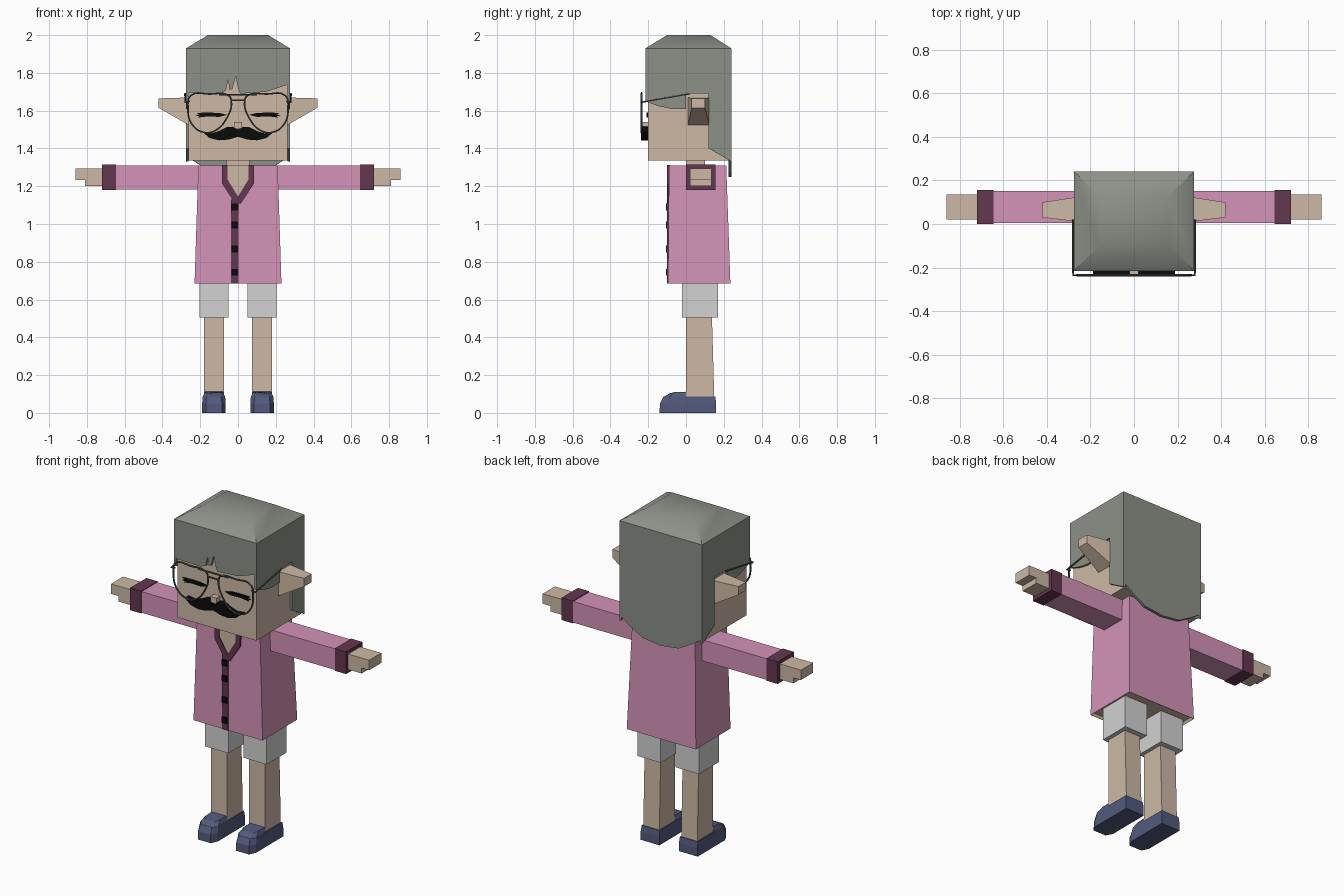
import bpy, bmesh, math

old = bpy.data.objects.get("Cube")
if old:
    bpy.data.objects.remove(old, do_unlink=True)


def material(name, rgb):
    lin = [(c / 255 / 12.92) if c < 11 else ((c / 255 + 0.055) / 1.055) ** 2.4 for c in rgb]
    m = bpy.data.materials.new(name)
    m.use_nodes = True
    m.diffuse_color = (*lin, 1)
    m.node_tree.nodes["Principled BSDF"].inputs["Base Color"].default_value = (*lin, 1)
    return m


SKIN = material("skin", (205, 185, 165))
PINK = material("pink_cloth", (212, 147, 184))
TRIM = material("maroon_trim", (100, 55, 80))
HAIR = material("grey_hair", (140, 145, 136))
SHORTS = material("pale_grey_cloth", (210, 210, 210))
SHOE = material("navy_leather", (82, 90, 124))
BLACK = material("black", (10, 11, 11))
WIRE = material("dark_wire", (82, 88, 88))


def finish(name, bm, *mats):
    bmesh.ops.recalc_face_normals(bm, faces=bm.faces)
    me = bpy.data.meshes.new(name)
    bm.to_mesh(me)
    bm.free()
    for m in mats:
        me.materials.append(m)
    ob = bpy.data.objects.new(name, me)
    bpy.context.collection.objects.link(ob)
    return ob


def loft(name, rings, *mats):
    """Join equal-length rings of points into a closed solid."""
    bm = bmesh.new()
    rows = [[bm.verts.new(p) for p in ring] for ring in rings]
    for a, b in zip(rows, rows[1:]):
        for i in range(len(a)):
            j = (i + 1) % len(a)
            bm.faces.new((a[i], a[j], b[j], b[i]))
    bm.faces.new(rows[0])
    bm.faces.new(rows[-1])
    return finish(name, bm, *mats)


def rect(x0, x1, y0, y1, z):
    return [(x0, y0, z), (x1, y0, z), (x1, y1, z), (x0, y1, z)]


def box(name, x, y, z, mat):
    return loft(name, [rect(*x, *y, z[0]), rect(*x, *y, z[1])], mat)


def plate_xz(name, pts, y0, y1, mat):
    return loft(name, [[(x, y, z) for x, z in pts] for y in (y0, y1)], mat)


def plate_yz(name, pts, x0, x1, mat):
    return loft(name, [[(x, y, z) for y, z in pts] for x in (x0, x1)], mat)


def mirrored(ob):
    """Copy a left part over to the right."""
    me = ob.data.copy()
    for v in me.vertices:
        v.co.x *= -1
    me.flip_normals()
    twin = bpy.data.objects.new(ob.name.replace("left", "right"), me)
    bpy.context.collection.objects.link(twin)


def wire(name, pts, closed=False, smooth=True):
    cu = bpy.data.curves.new(name, "CURVE")
    cu.dimensions = "3D"
    cu.bevel_depth = 0.005
    cu.bevel_resolution = 1
    cu.resolution_u = 5
    sp = cu.splines.new("BEZIER")
    sp.bezier_points.add(len(pts) - 1)
    for bp, p in zip(sp.bezier_points, pts):
        bp.co = p
        bp.handle_left_type = bp.handle_right_type = "AUTO" if smooth else "VECTOR"
    sp.use_cyclic_u = closed
    tmp = bpy.data.objects.new(name + "_path", cu)
    bpy.context.collection.objects.link(tmp)
    bpy.context.view_layer.update()
    me = bpy.data.meshes.new_from_object(tmp.evaluated_get(bpy.context.evaluated_depsgraph_get()))
    bpy.data.objects.remove(tmp)
    me.materials.clear()
    me.materials.append(WIRE)
    ob = bpy.data.objects.new(name, me)
    bpy.context.collection.objects.link(ob)
    return ob


# Head, neck and nose
box("head", (-.262, .262), (-.2, .225), (1.335, 1.9), SKIN)
box("neck", (-.06, .06), (0, .1), (1.25, 1.34), SKIN)
box("nose", (-.02, .02), (-.235, -.2), (1.505, 1.54), SKIN)

# Hair: domed crown, side panels cut around the ears, fringe and nape
crown = loft("hair_crown", [rect(-.275, .275, -.215, .24, 1.88),
                            rect(-.275, .275, -.215, .24, 1.93),
                            rect(-.16, .16, -.1, .13, 2.0)], HAIR)
side = plate_yz("hair_left_side", [(-.215, 1.88), (.24, 1.88), (.24, 1.33), (.12, 1.4), (.12, 1.69),
                                   (0, 1.69), (0, 1.61), (-.08, 1.61), (-.15, 1.625), (-.215, 1.65)],
                .262, .275, HAIR)
mirrored(side)
plate_xz("hair_fringe", [(-.27, 1.88), (-.27, 1.695), (-.1, 1.69), (-.065, 1.705), (-.052, 1.765),
                         (-.045, 1.71), (-.03, 1.715), (-.012, 1.78), (0, 1.72), (.012, 1.69),
                         (.15, 1.7), (.27, 1.74), (.27, 1.88)], -.215, -.2, HAIR)
plate_xz("hair_nape", [(-.275, 1.88), (-.275, 1.36), (-.2, 1.31), (-.12, 1.265), (0, 1.25),
                       (.12, 1.265), (.2, 1.31), (.275, 1.36), (.275, 1.88)], .224, .24, HAIR)

# Pointed ears
mirrored(loft("left_ear", [[(.255, .01, 1.52), (.255, .125, 1.52), (.255, .125, 1.67), (.255, .01, 1.67)],
                           [(.42, .03, 1.615), (.42, .1, 1.615), (.42, .1, 1.665), (.42, .03, 1.665)]], SKIN))

# Closed eyes with lashes, and moustache
mirrored(plate_xz("left_eye", [(.058, 1.578), (.1, 1.588), (.16, 1.59), (.222, 1.588), (.205, 1.581),
                               (.225, 1.573), (.2, 1.572), (.215, 1.563), (.16, 1.57), (.1, 1.567)],
                  -.209, -.2, BLACK))
half = [(.03, 1.515), (.06, 1.513), (.1, 1.492), (.14, 1.48), (.188, 1.487),
        (.15, 1.455), (.1, 1.443), (.05, 1.447)]
plate_xz("moustache", [(0, 1.5)] + half + [(0, 1.462)] + [(-x, z) for x, z in reversed(half)],
         -.238, -.2, BLACK)

# Wire glasses
G = -.235
lens = [(.035, 1.65), (.05, 1.68), (.15, 1.688), (.25, 1.68), (.265, 1.62),
        (.245, 1.53), (.18, 1.485), (.12, 1.495), (.06, 1.56)]
mirrored(wire("glasses_left_rim", [(x, G, z) for x, z in lens], closed=True))
mirrored(wire("glasses_left_temple", [(.255, G, 1.65), (.28, G, 1.645), (.28, .02, 1.69)], smooth=False))
for label, w, z in (("upper", .1, 1.685), ("lower", .036, 1.655)):
    wire("glasses_" + label + "_bridge", [(-w, G, z), (w, G, z)], smooth=False)

# Shirt body with a skin underside
shirt = loft("shirt_body", [rect(-.22, .22, -.085, .225, .7), rect(-.23, .23, -.095, .235, .685),
                            rect(-.21, .21, -.09, .213, 1.31)], PINK, SKIN)
for f in shirt.data.polygons:
    if f.center.z < .705:
        f.material_index = 1

# Open neck, collar, button band and buttons
plate_xz("neck_opening", [(-.06, 1.312), (-.06, 1.23), (0, 1.14), (.06, 1.23), (.06, 1.312)], -.096, -.088, SKIN)
mirrored(plate_xz("left_collar", [(.055, 1.313), (.085, 1.313), (.085, 1.215), (.015, 1.108),
                                  (0, 1.108), (0, 1.145), (.055, 1.235)], -.1, -.085, TRIM))
box("button_band", (-.036, .002), (-.1, -.09), (.685, 1.13), TRIM)
for i, z in enumerate((1.09, .995, .867, .745)):
    box("button_%d" % (i + 1), (-.034, -.001), (-.107, -.098), (z - .018, z + .018), BLACK)

# Arms
mirrored(box("left_sleeve", (.19, .65), (.004, .152), (1.183, 1.31), PINK))
mirrored(box("left_cuff", (.645, .72), (0, .156), (1.18, 1.314), TRIM))
mirrored(box("left_fingers", (.71, .86), (.02, .135), (1.233, 1.293), SKIN))
mirrored(loft("left_palm", [rect(.71, .81, .02, .135, 1.2), rect(.71, .81, .02, .135, 1.234)], SKIN))

# Legs and shorts
mirrored(box("left_shorts_leg", (.05, .205), (-.02, .17), (.505, .72), SHORTS))
mirrored(loft("left_leg", [rect(.073, .18, 0, .15, .07), rect(.073, .18, 0, .137, .52)], SKIN))

# Shoes: sole and low heel, with a rounded toe on top
mirrored(loft("left_shoe_sole", [
    [(.065, .16, 0), (.065, -.1, 0), (.085, -.14, 0), (.17, -.14, 0), (.19, -.1, 0), (.19, .16, 0)],
    [(.065, .16, .05), (.065, -.1, .05), (.085, -.138, .05), (.17, -.138, .05), (.19, -.1, .05), (.19, .16, .05)],
    [(.068, .155, .086), (.068, -.09, .086), (.09, -.12, .086), (.165, -.12, .086), (.187, -.09, .086),
     (.187, .155, .086)]], SHOE))
mirrored(loft("left_shoe_toe", [
    [(.068, .0, .084), (.068, -.09, .084), (.09, -.12, .084), (.165, -.12, .084), (.187, -.09, .084),
     (.187, .0, .084)],
    [(.08, .0, .112), (.08, -.06, .11), (.095, -.085, .104), (.16, -.085, .104), (.175, -.06, .11),
     (.175, .0, .112)]], SHOE))

# Soften the crown and the wires, keep hard edges
bpy.ops.object.select_all(action="DESELECT")
for ob in bpy.context.collection.objects:
    if ob.type == "MESH" and (ob.name.startswith("glasses") or ob == crown):
        ob.select_set(True)
        bpy.context.view_layer.objects.active = ob
bpy.ops.object.shade_smooth_by_angle(angle=math.radians(40))
